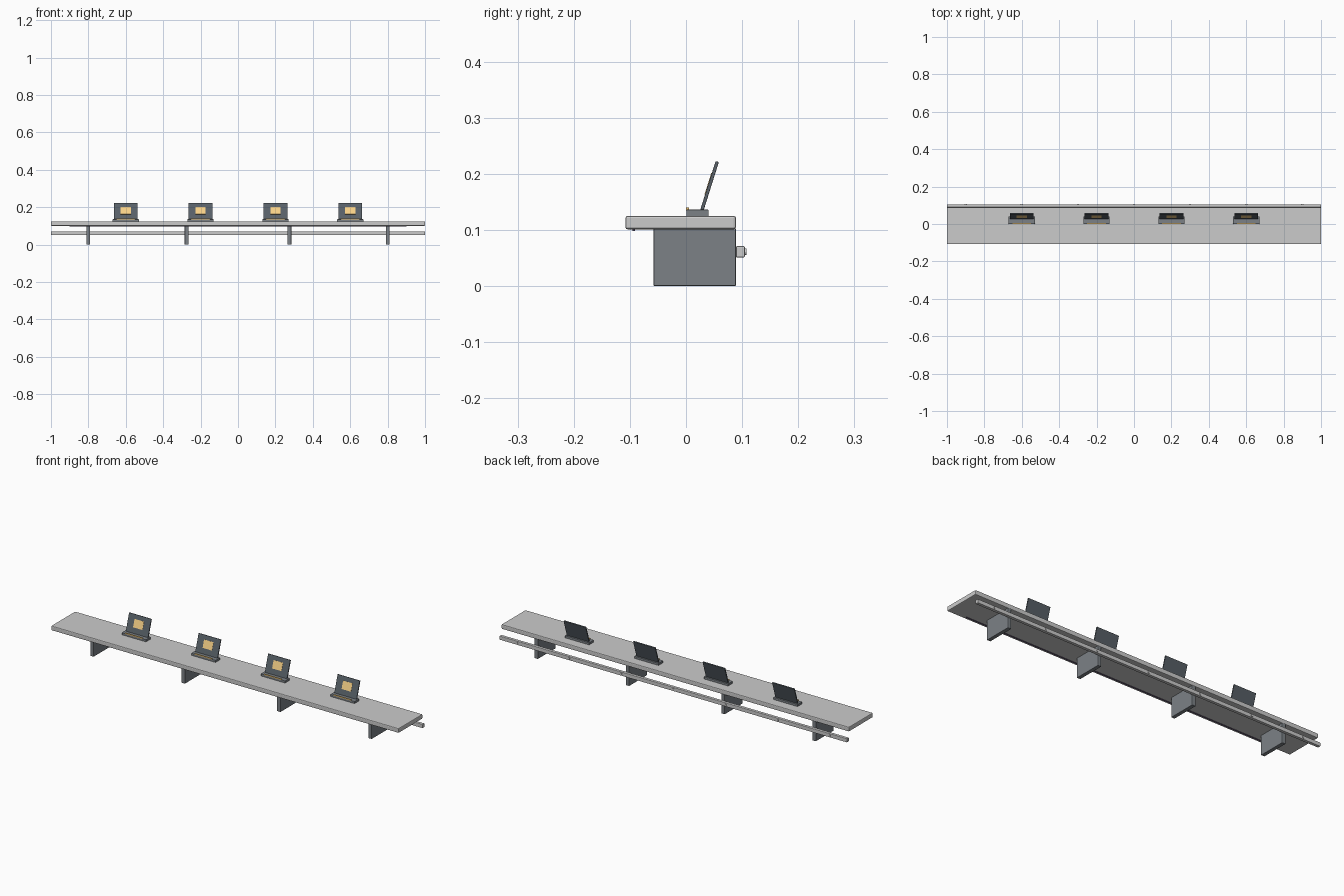
import bpy, math
from mathutils import Matrix

if "Cube" in bpy.data.objects:
    bpy.data.objects.remove(bpy.data.objects["Cube"])


def material(name, rgb):
    m = bpy.data.materials.new(name)
    m.diffuse_color = (*rgb, 1)
    m.use_nodes = True
    m.node_tree.nodes["Principled BSDF"].inputs["Base Color"].default_value = m.diffuse_color
    return m


SLATE = material("slate", (0.20, 0.22, 0.24))
DARK = material("dark_slate", (0.10, 0.12, 0.14))
AMBER = material("amber", (0.85, 0.55, 0.18))
GOLD = material("gold", (0.95, 0.65, 0.25))
VIOLET = material("violet", (0.10, 0.07, 0.14))


def box(name, lo, hi, mat=None, bevel=0.0, matrix=None):
    """Box between two corners, optionally bevelled and placed by a matrix."""
    size = [h - l for l, h in zip(lo, hi)]
    mid = [(h + l) / 2 for l, h in zip(lo, hi)]
    bpy.ops.mesh.primitive_cube_add(size=1)
    ob = bpy.context.object
    ob.name = name
    ob.data.transform(Matrix.Translation(mid) @ Matrix.Diagonal((*size, 1)))
    if matrix:
        ob.matrix_world = matrix
    if mat:
        ob.data.materials.append(mat)
    if bevel:
        mod = ob.modifiers.new("bevel", 'BEVEL')
        mod.width = bevel
        mod.segments = 2
    return ob


# Counter slab and the light strip under its front edge
box("counter_top", (-1, -0.108, 0.101), (1, 0.089, 0.125), bevel=0.004)
box("under_light_strip", (-0.9, -0.095, 0.098), (0.9, -0.091, 0.102), VIOLET)

# Support panels
for x in (-0.8, -0.275, 0.275, 0.8):
    box("support_panel", (x - 0.01, -0.058, 0), (x + 0.01, 0.089, 0.103),
        SLATE, bevel=0.002)

# Rear rail with its fixing bolts
box("rear_rail", (-1, 0.089, 0.051), (1, 0.105, 0.071), bevel=0.002)
for i in range(-3, 4):
    bpy.ops.mesh.primitive_cylinder_add(
        vertices=12, radius=0.006, depth=0.012,
        location=(i * 0.3, 0.102, 0.061), rotation=(math.pi / 2, 0, 0))
    bolt = bpy.context.object
    bolt.name = "rail_bolt"
    bpy.ops.object.shade_smooth_by_angle()

# Display terminals
for x in (-0.6, -0.2, 0.2, 0.6):
    box("terminal_base", (x - 0.07, 0.001, 0.124), (x + 0.07, 0.04, 0.136),
        SLATE, bevel=0.001)
    box("terminal_front_lip", (x - 0.05, 0.0, 0.135), (x + 0.05, 0.005, 0.140), AMBER)
    tilt = (Matrix.Translation((x, 0.028, 0.134))
            @ Matrix.Rotation(math.radians(-17.5), 4, 'X'))
    box("terminal_screen", (-0.064, -0.003, 0), (0.064, 0.003, 0.092),
        DARK, bevel=0.001, matrix=tilt)
    box("screen_panel", (-0.027, -0.004, 0.029), (0.027, -0.002, 0.070), GOLD, matrix=tilt)
